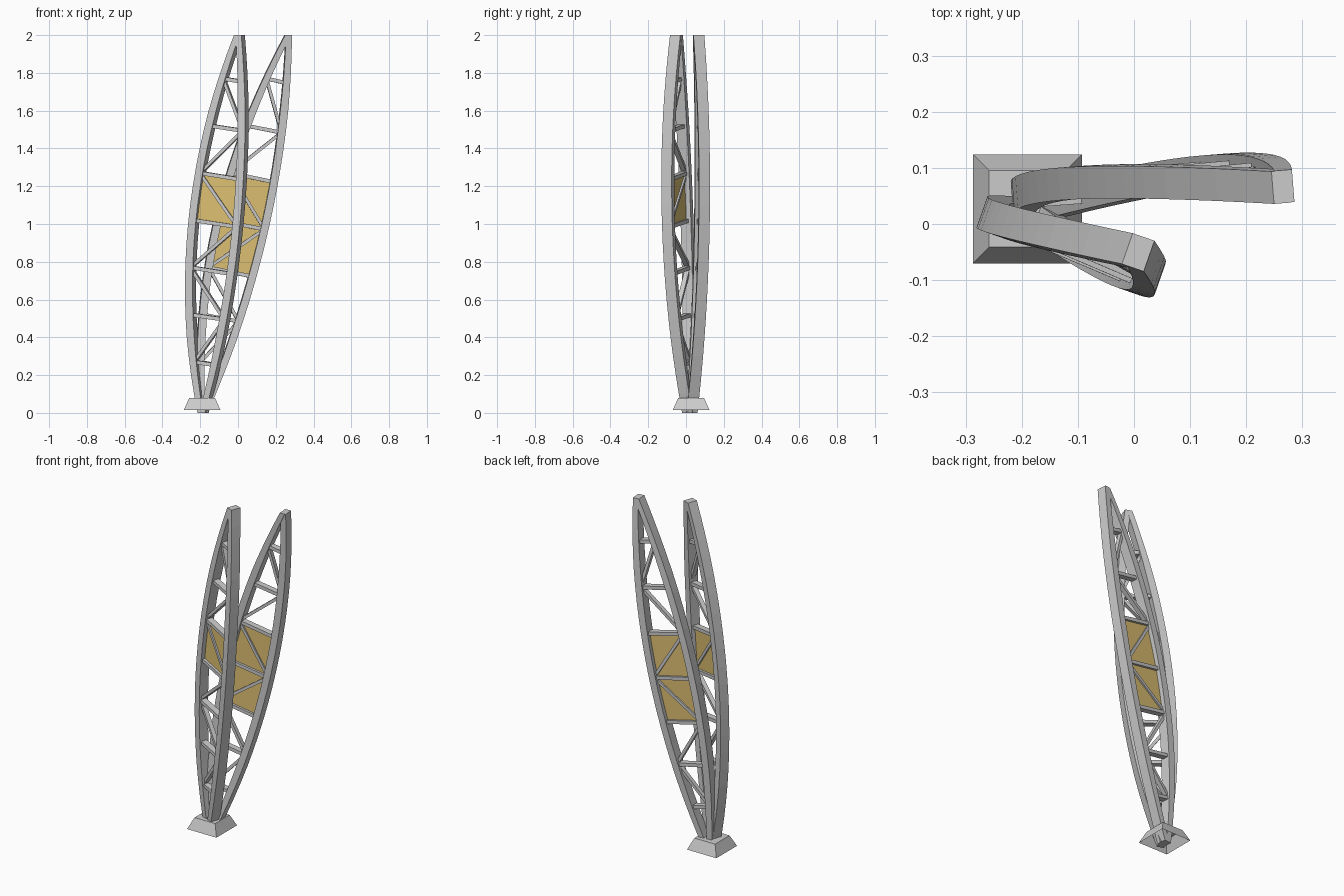
import bpy, bmesh
from mathutils import Vector

if "Cube" in bpy.data.objects:
    bpy.data.objects.remove(bpy.data.objects["Cube"])

WIDTH, DEPTH, STEPS = 0.042, 0.058, 20

gold = bpy.data.materials.new("gold_panel")
gold.diffuse_color = (0.73, 0.53, 0.17, 1)
gold.use_nodes = True
gold.node_tree.nodes["Principled BSDF"].inputs["Base Color"].default_value = gold.diffuse_color


def make_object(name, bm, mat=None):
    bmesh.ops.recalc_face_normals(bm, faces=bm.faces)
    me = bpy.data.meshes.new(name)
    bm.to_mesh(me)
    bm.free()
    ob = bpy.data.objects.new(name, me)
    bpy.context.collection.objects.link(ob)
    if mat:
        me.materials.append(mat)
    return ob


def loft(bm, rings, caps=True):
    """Skin a list of four-point rings."""
    vs = [[bm.verts.new(p) for p in r] for r in rings]
    for a, b in zip(vs, vs[1:]):
        for i in range(4):
            j = (i + 1) % 4
            bm.faces.new((a[i], a[j], b[j], b[i]))
    if caps:
        bm.faces.new(vs[0][::-1])
        bm.faces.new(vs[-1])


def ring(c, a, b):
    return [c - a - b, c + a - b, c + a + b, c - a + b]


def bow(p0, pm, p1):
    """Parabola through base, middle and tip; returns point at height z."""
    p0, pm, p1 = (Vector((*p, 0)) for p in (p0, pm, p1))
    b = 2 * p0 + 2 * p1 - 4 * pm
    a = p1 - p0 - b

    def at(z):
        t = z / 2
        p = p0 + a * t + b * t * t
        p.z = z
        return p
    return at


def beam(bm, p, q, n, w, d):
    side = (q - p).cross(n).normalized() * w / 2
    loft(bm, [ring(p, side, n * d / 2), ring(q, side, n * d / 2)])


def truss(name, left, right, normal, drop, panels):
    n = Vector(normal).normalized()
    u = Vector((n.y, -n.x, 0))
    # curved chords, closing at the foot and the tip
    for side, path in (("left", left), ("right", right)):
        bm = bmesh.new()
        rings = []
        for i in range(STEPS + 1):
            t = i / STEPS
            w = WIDTH * (0.75 + 0.25 * min(1, 5 * t, 5 * (1 - t)))
            rings.append(ring(path(2 * t), u * w / 2, n * DEPTH / 2))
        loft(bm, rings)
        make_object(f"{name}_{side}_chord", bm)
    # rungs and zigzag braces
    zs = [0.27 + 0.25 * k for k in range(7)]
    slope = [drop * min(1, 0.5 + 0.25 * k, 0.5 + 0.25 * (6 - k)) for k in range(7)]
    L = [left(z) for z in zs]
    R = [right(z - s) for z, s in zip(zs, slope)]
    bm = bmesh.new()
    for a, b in zip(L, R):
        beam(bm, a, b, n, 0.02, 0.036)
    make_object(f"{name}_rungs", bm)
    bm = bmesh.new()
    for k in range(6):
        a, b = (L[k], R[k + 1]) if k % 2 == 0 else (R[k], L[k + 1])
        beam(bm, a, b, n, 0.017, 0.026)
    make_object(f"{name}_braces", bm)
    # thin infill panels
    for k in panels:
        bm = bmesh.new()
        quad = (L[k], R[k], R[k + 1], L[k + 1])
        loft(bm, [[p + n * s for p in quad] for s in (-0.004, 0.004)])
        make_object(f"{name}_panel", bm, gold)


# front leaf, one panel
truss("front_leaf",
      bow((-0.19, 0.015), (-0.235, 0.006), (0.003, -0.049)),
      bow((-0.18, 0.012), (0.0, -0.093), (0.012, -0.052)),
      (0.33, 0.94, 0), 0.035, (3,))

# rear leaf, two panels
truss("rear_leaf",
      bow((-0.19, 0.03), (-0.112, 0.073), (0.263, 0.066)),
      bow((-0.178, 0.031), (0.145, 0.095), (0.268, 0.067)),
      (-0.08, 1, 0), 0.048, (2, 3))

# tapered foot, open underneath
bm = bmesh.new()
X, Y = Vector((1, 0, 0)), Vector((0, 1, 0))
low = ring(Vector((-0.19, 0.027, 0.015)), X * 0.097, Y * 0.097)
top = ring(Vector((-0.19, 0.027, 0.08)), X * 0.068, Y * 0.068)
loft(bm, [low, top], caps=False)
bm.verts.ensure_lookup_table()
bm.faces.new(bm.verts[4:8])
make_object("foot", bm)
